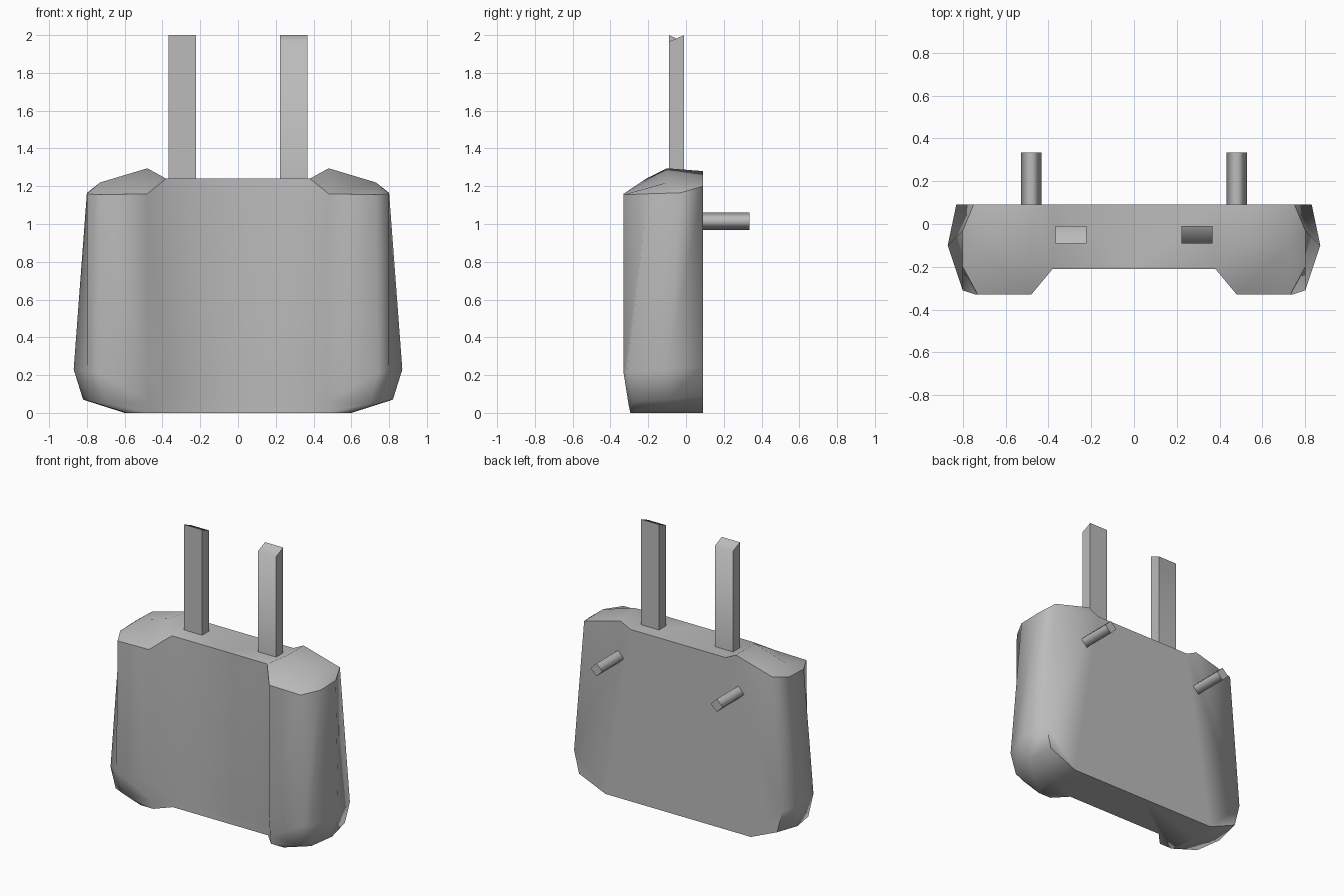
import bpy, bmesh, math
from mathutils import Matrix, Vector

if "Cube" in bpy.data.objects:
    bpy.data.objects.remove(bpy.data.objects["Cube"])

BACK = 0.09   # flat rear plane
DECK = 1.24   # height of the flat top between the pods

grey = bpy.data.materials.new("plain_grey")
grey.use_nodes = True
grey.diffuse_color = (0.5, 0.5, 0.5, 1)
bsdf = next(n for n in grey.node_tree.nodes if n.type == "BSDF_PRINCIPLED")
bsdf.inputs["Base Color"].default_value = grey.diffuse_color


def finish(name, bm, is_sharp):
    """Smooth shade everything except the edges picked by the rule."""
    bmesh.ops.recalc_face_normals(bm, faces=bm.faces[:])
    for face in bm.faces:
        face.smooth = True
    for edge in bm.edges:
        edge.smooth = not is_sharp(edge)
    mesh = bpy.data.meshes.new(name)
    bm.to_mesh(mesh)
    bm.free()
    mesh.materials.append(grey)
    obj = bpy.data.objects.new(name, mesh)
    bpy.context.collection.objects.link(obj)
    return obj


def steep(edge):
    return edge.is_manifold and edge.calc_face_angle() > math.radians(75)


def build_body():
    # Half outlines from the front centre, round the pod, to the rear corner
    levels = [
        [(0, -.2, 0), (.38, -.2, 0), (.47, -.295, 0), (.57, -.295, 0),
         (.59, -.27, 0), (.6, -.1, 0), (.58, BACK, 0)],
        [(0, -.2, .06), (.38, -.2, .06), (.47, -.305, .06), (.7, -.305, .05),
         (.78, -.28, .06), (.82, -.1, .07), (.79, BACK, .09)],
        [(0, -.21, .21), (.38, -.21, .21), (.48, -.33, .21), (.74, -.33, .21),
         (.8, -.31, .22), (.87, -.1, .23), (.83, BACK, .25)],
        [(0, -.21, DECK), (.38, -.21, DECK), (.48, -.33, 1.16), (.73, -.33, 1.155),
         (.8, -.2, 1.16), (.8, -.03, 1.165), (.75, BACK, 1.2)],
    ]
    bm = bmesh.new()
    rings = [[bm.verts.new(p) for p in level] for level in levels]
    for low, high in zip(rings, rings[1:]):
        for i in range(len(low) - 1):
            bm.faces.new((low[i], low[i + 1], high[i + 1], high[i]))

    # Faceted pod top with its peak and shoulder
    top = rings[-1]
    peak = bm.verts.new((.48, -.1, 1.295))
    shoulder = bm.verts.new((.73, -.1, 1.22))
    rear_peak = bm.verts.new((.46, BACK, 1.28))
    rear_notch = bm.verts.new((.38, BACK, DECK))
    rear_mid = bm.verts.new((0, BACK, DECK))
    rear_base = bm.verts.new((0, BACK, 0))
    for face in (
        (top[0], top[1], rear_notch, rear_mid),
        (top[1], top[2], peak),
        (top[1], peak, rear_peak, rear_notch),
        (top[2], top[3], shoulder, peak),
        (top[3], top[4], shoulder),
        (top[4], top[5], shoulder),
        (top[5], top[6], shoulder),
        (peak, shoulder, top[6], rear_peak),
    ):
        bm.faces.new(face)

    # Underside and flat rear
    bm.faces.new(rings[0] + [rear_base])
    bm.faces.new([rear_base] + [r[-1] for r in rings]
                 + [rear_peak, rear_notch, rear_mid])

    rim = set(top)
    body = finish("body", bm, lambda e: steep(e) or set(e.verts) <= rim)
    mirror = body.modifiers.new("mirror", "MIRROR")
    mirror.use_clip = True


def build_post(name, side):
    # Upright bar whose slanted top faces forward on +x and backward on -x
    bm = bmesh.new()
    size = Vector((.145, .08, .85))
    centre = Vector((.295 * side, -.05, 1.575))
    bmesh.ops.create_cube(bm, size=1, matrix=Matrix.Translation(centre)
                          @ Matrix.Diagonal(size).to_4x4())
    for v in bm.verts:
        if v.co.z > centre.z and (v.co.y - centre.y) * side < 0:
            v.co.z -= .035
    finish(name, bm, steep)


def build_peg(name, side):
    # Four-sided peg standing out from the rear
    bm = bmesh.new()
    place = Matrix.Translation((.48 * side, .2, 1.015))
    bmesh.ops.create_cone(bm, cap_ends=True, segments=4, radius1=.047,
                          radius2=.047, depth=.27,
                          matrix=place @ Matrix.Rotation(math.pi / 2, 4, "X"))
    finish(name, bm, lambda e: abs(e.verts[0].co.y - e.verts[1].co.y) < .01)


build_body()
for label, side in (("left", 1), ("right", -1)):
    build_post(label + "_post", side)
    build_peg(label + "_peg", side)
